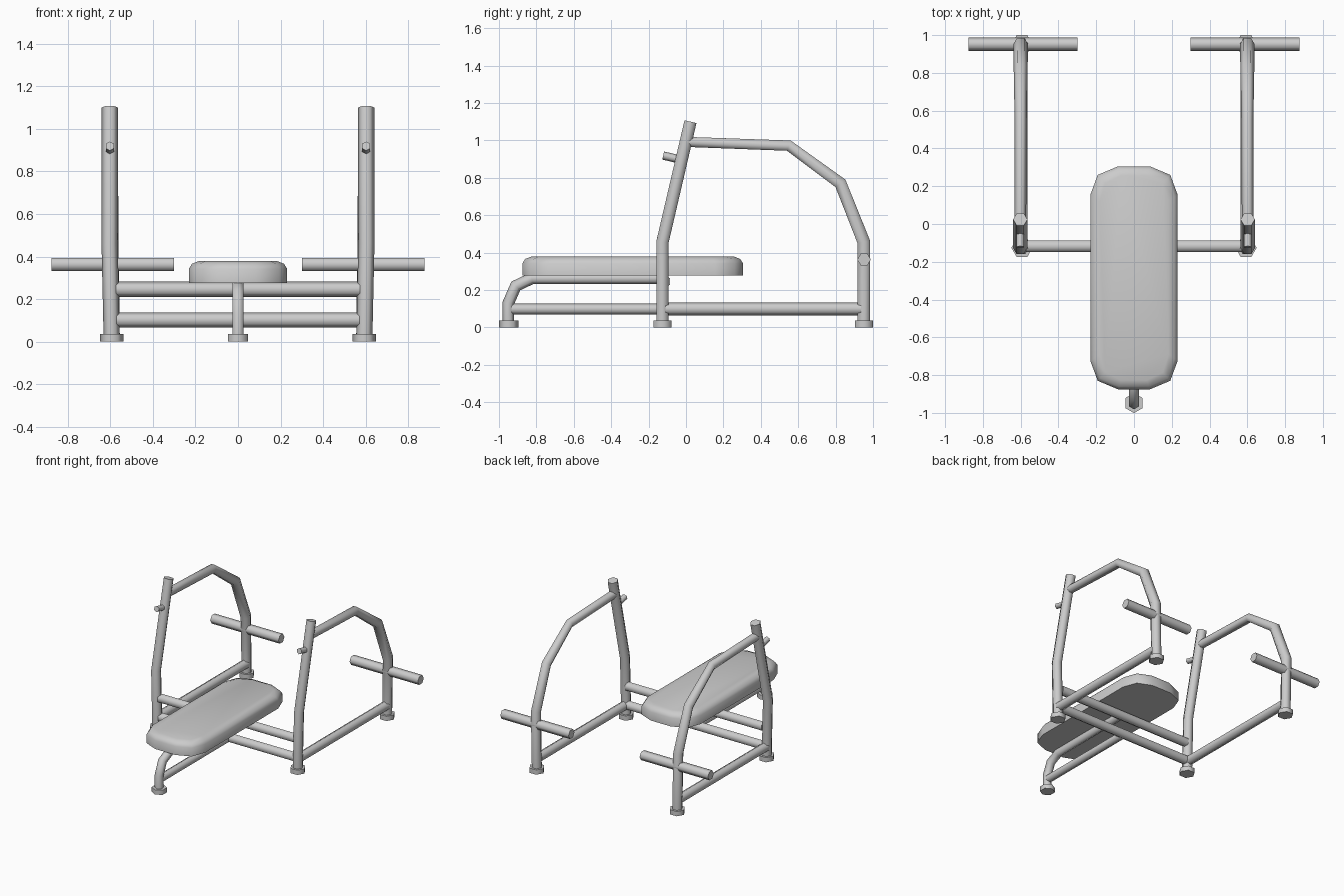
import bpy, bmesh, math
from mathutils import Vector

cube = bpy.data.objects.get("Cube")
if cube:
    bpy.data.objects.remove(cube, do_unlink=True)

GREY = (0.6, 0.6, 0.6, 1)
steel = bpy.data.materials.new("light_grey")
steel.use_nodes = True
steel.diffuse_color = GREY
steel.node_tree.nodes["Principled BSDF"].inputs["Base Color"].default_value = GREY

X, Y, Z = Vector((1, 0, 0)), Vector((0, 1, 0)), Vector((0, 0, 1))


def finish(name, bm, mirror):
    """Turn a bmesh into a smooth object, optionally mirrored across x."""
    bmesh.ops.recalc_face_normals(bm, faces=bm.faces)
    mesh = bpy.data.meshes.new(name)
    bm.to_mesh(mesh)
    bm.free()
    mesh.shade_smooth()
    mesh.set_sharp_from_angle(angle=math.radians(65))
    mesh.materials.append(steel)
    obj = bpy.data.objects.new(name, mesh)
    bpy.context.collection.objects.link(obj)
    if mirror:
        obj.modifiers.new("mirror", "MIRROR").use_mirror_merge = False


def loft(bm, rings):
    """Skin a list of equal point rings and cap both ends."""
    rings = [[bm.verts.new(p) for p in ring] for ring in rings]
    n = len(rings[0])
    for low, high in zip(rings, rings[1:]):
        for i in range(n):
            j = (i + 1) % n
            bm.faces.new((low[i], low[j], high[j], high[i]))
    bm.faces.new(rings[0][::-1])
    bm.faces.new(rings[-1])


def tube(name, path, radius, corner=X, turned=False, mirror=False):
    """Six-sided mitred tube; one edge faces the corner axis unless turned."""
    pts = [Vector(p) for p in path]
    radii = radius if isinstance(radius, list) else [radius] * len(pts)
    dirs = [(b - a).normalized() for a, b in zip(pts, pts[1:])]
    rings = []
    for i, p in enumerate(pts):
        before, after = dirs[max(i - 1, 0)], dirs[min(i, len(dirs) - 1)]
        t = (before + after).normalized()
        a = (corner - t * corner.dot(t)).normalized()
        b = t.cross(a) / t.dot(after)
        angles = [math.pi / 3 * (k + 0.5 * turned) for k in range(6)]
        rings.append([p + radii[i] * (a * math.cos(u) + b * math.sin(u)) for u in angles])
    bm = bmesh.new()
    loft(bm, rings)
    finish(name, bm, mirror)


# Uprights, rear arches and their feet
tube("front_upright", [(0.593, -0.126, 0.01), (0.603, -0.126, 0.456), (0.602, 0.024, 1.10)],
     0.038, mirror=True)
tube("rear_arch", [(0.602, 0.0, 0.992), (0.60, 0.55, 0.972), (0.60, 0.826, 0.77),
                   (0.60, 0.951, 0.456), (0.593, 0.951, 0.01)],
     [0.031, 0.032, 0.037, 0.039, 0.038], mirror=True)
for name, y in (("front_foot", -0.126), ("rear_foot", 0.951)):
    tube(name, [(0.593, y, 0), (0.593, y, 0.036)], 0.056, mirror=True)

# Bar hooks and plate storage pegs
tube("bar_hook", [(0.602, -0.024, 0.896), (0.602, -0.122, 0.919)], 0.022, Z, mirror=True)
tube("storage_peg", [(0.30, 0.952, 0.363), (0.876, 0.952, 0.363)], 0.036, Y, mirror=True)

# Stretchers
tube("side_stretcher", [(0.593, -0.11, 0.099), (0.593, 0.935, 0.099)], 0.035, Z, mirror=True)
for name, z in (("lower_crossbar", 0.102), ("upper_crossbar", 0.246)):
    tube(name, [(-0.575, -0.118, z), (0.575, -0.118, z)], 0.036, Z)
tube("bench_stretcher", [(0, -0.94, 0.098), (0, -0.12, 0.098)], 0.03, Z)

# Bench leg bending into the support rail, with its foot
tube("bench_leg", [(0, -0.95, 0.01), (0, -0.95, 0.13), (0, -0.91, 0.222),
                   (0, -0.825, 0.262), (0, -0.12, 0.262)], 0.031, turned=True)
tube("bench_foot", [(0, -0.948, 0), (0, -0.948, 0.036)], 0.053, turned=True)

# Bench pad: chamfered outline lofted with a softened top edge
corner_pts = [(0.231, 0.44), (0.192, 0.545), (0.085, 0.59)]
outline = corner_pts + [(-x, y) for x, y in reversed(corner_pts)]
outline += [(-x, -y) for x, y in outline]
levels = [(0.277, 0), (0.342, 0), (0.366, 0.015), (0.379, 0.048)]
bm = bmesh.new()
loft(bm, [[(x * (1 - inset / 0.231), -0.285 + y * (1 - inset / 0.59), z)
           for x, y in outline] for z, inset in levels])
finish("bench_pad", bm, False)
